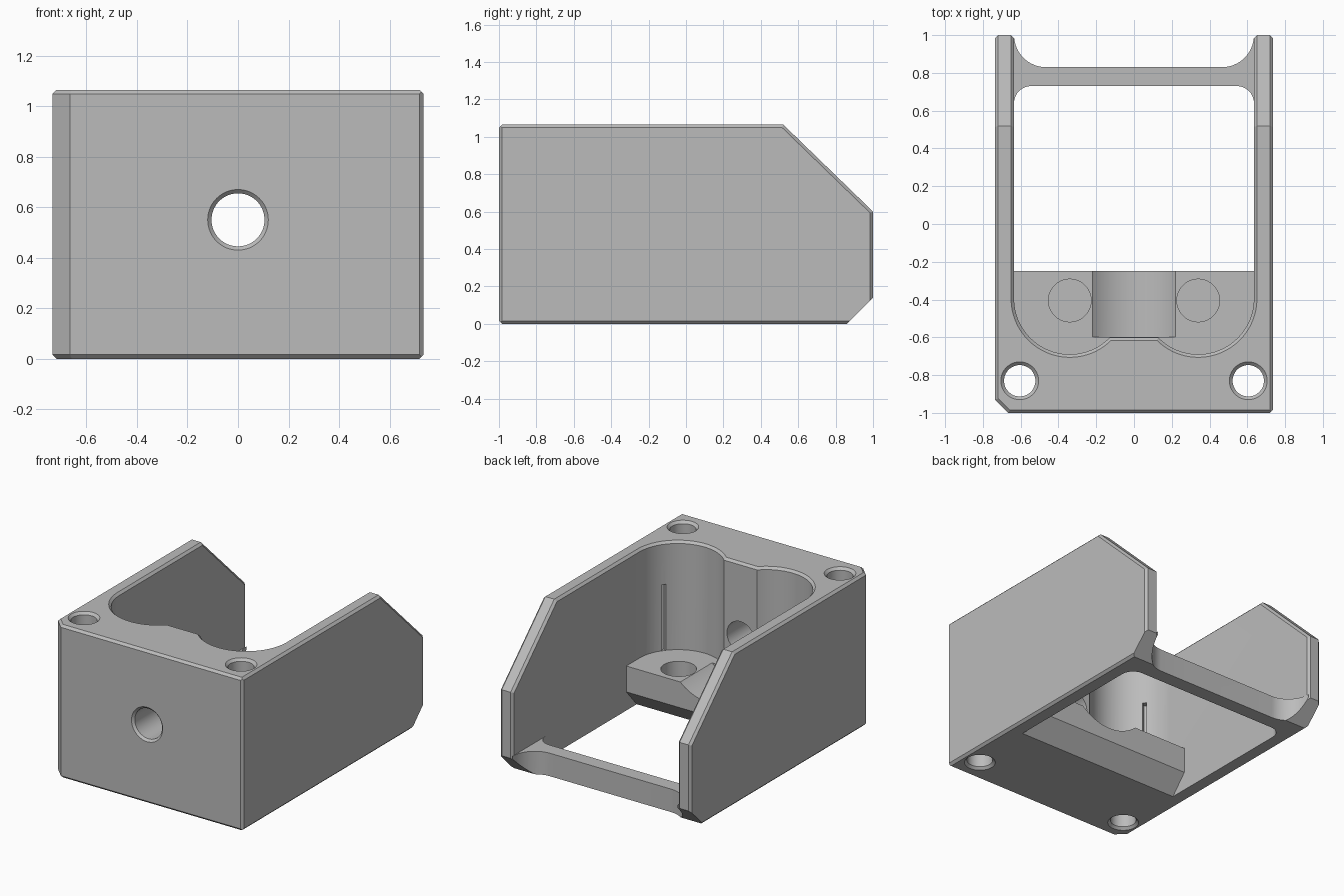
import bpy, bmesh
from math import radians, degrees, asin, cos, sin, pi
from mathutils import Matrix, Vector

if "Cube" in bpy.data.objects:
    bpy.data.objects.remove(bpy.data.objects["Cube"], do_unlink=True)

grey = bpy.data.materials.new("plain grey")
grey.use_nodes = True
grey.diffuse_color = (0.5, 0.5, 0.5, 1)
for node in grey.node_tree.nodes:
    if node.type == "BSDF_PRINCIPLED":
        node.inputs["Base Color"].default_value = (0.5, 0.5, 0.5, 1)

W, H, C = 0.735, 1.065, 0.016   # outer half width, height, chamfer
IN, LX, LY, LR = 0.635, 0.34, -0.395, 0.295   # pocket half width, lobe centre, lobe radius
SHELF = 0.31


def make(name, bm):
    bmesh.ops.recalc_face_normals(bm, faces=bm.faces[:])
    mesh = bpy.data.meshes.new(name)
    bm.to_mesh(mesh)
    bm.free()
    mesh.materials.append(grey)
    ob = bpy.data.objects.new(name, mesh)
    bpy.context.scene.collection.objects.link(ob)
    return ob


def loft(name, rings):
    """Closed solid through rings of equally many points."""
    bm = bmesh.new()
    rows = [[bm.verts.new(p) for p in ring] for ring in rings]
    n = len(rows[0])
    walls = [bm.faces.new((a[k], a[(k + 1) % n], b[(k + 1) % n], b[k]))
             for a, b in zip(rows, rows[1:]) for k in range(n)]
    bm.faces.new(rows[0])
    bm.faces.new(rows[-1])
    bmesh.ops.triangulate(bm, faces=walls)
    return make(name, bm)


def prism(name, pts, lo, hi):
    return loft(name, [[(x, y, z) for x, y in pts] for z in (lo, hi)])


def side_prism(pts):
    return loft("cutter", [[(x, y, z) for y, z in pts] for x in (-1, 1)])


def turned(profile, matrix, n=64):
    """Round cutter from (radius, height) pairs."""
    return loft("cutter", [[matrix @ Vector((r * cos(2 * pi * k / n), r * sin(2 * pi * k / n), z))
                            for k in range(n)] for r, z in profile])


def solid(name, planes):
    """Convex solid kept on the inner side of every (normal, distance) plane."""
    bm = bmesh.new()
    bmesh.ops.create_cube(bm, size=4)
    for normal, dist in planes:
        bmesh.ops.bisect_plane(bm, geom=bm.verts[:] + bm.edges[:] + bm.faces[:], dist=1e-6,
                               plane_co=normal * (dist / normal.length_squared),
                               plane_no=normal, clear_outer=True)
        bmesh.ops.holes_fill(bm, edges=[e for e in bm.edges if e.is_boundary], sides=0)
    return make(name, bm)


def combine(ob, tool, operation="DIFFERENCE"):
    mod = ob.modifiers.new("cut", "BOOLEAN")
    mod.operation, mod.object, mod.solver = operation, tool, "EXACT"
    graph = bpy.context.evaluated_depsgraph_get()
    graph.update()
    result = bpy.data.meshes.new_from_object(ob.evaluated_get(graph))
    ob.modifiers.clear()
    ob.data = result
    bpy.data.objects.remove(tool, do_unlink=True)


def arc(cx, cy, r, start, end, steps=24):
    angles = [radians(start + (end - start) * i / steps) for i in range(steps + 1)]
    return [(cx + r * cos(a), cy + r * sin(a)) for a in angles]


def pocket(back, grow=0.0):
    """Two-lobed pocket outline, from the -x back end round to the +x back end."""
    r = LR + grow
    cusp = degrees(asin((0.205 + grow) / r))
    return ([(-IN - grow, back)] + arc(-LX, LY, r, 180, 360 - cusp)
            + arc(LX, LY, r, 180 + cusp, 360) + [(IN + grow, back)])


# Housing block: flat sides, sloped ends and small edge chamfers
right, left = (Vector((1, 0, 0)), W), (Vector((-1, 0, 0)), W)
front, rear = (Vector((0, -1, 0)), 1), (Vector((0, 1, 0)), 1)
top, bottom = (Vector((0, 0, 1)), H), (Vector((0, 0, -1)), 0)
tilt = Vector((0, 0.465, 0.48)).normalized()
slope = (tilt, tilt.dot(Vector((0, 1, 0.6))))
under = (Vector((0, 1, -1)), 0.86)
diagonal = Vector((-1, -1, 0)).normalized()
corner = (diagonal, diagonal.dot(Vector((-W, -0.93, 0))))
pairs = [(s, f) for s in (right, left) for f in (rear, top, slope, bottom)]
pairs += [(right, front), (front, top), (front, bottom), (corner, top), (corner, bottom)]
chamfers = [(a[0] + b[0], a[1] + b[1] - C) for a, b in pairs]
housing = solid("housing", [right, left, front, rear, top, bottom, slope, under, corner]
                + chamfers)

# Pocket with a flared rim
levels = [(0, -0.1), (0, H - C), (C + 0.02, H + 0.02)]
combine(housing, loft("cutter", [[(x, y, z) for x, y in pocket(1.2, grow)]
                                 for grow, z in levels]))

# Inner chamfers on the sloped and upright wall ends
for normal, dist in (slope, rear):
    flare = [(Vector((s, 0, 0)) - normal, IN - dist + C) for s in (-1, 1)]
    combine(housing, solid("cutter", flare + [(normal, dist + 0.02), (-normal, 0.07 - dist)]))

# Countersunk corner holes and narrow wall slots, on both sides
for s in (-1, 1):
    bore = [(0.12, -0.02), (0.083, 0.017), (0.083, H - 0.017), (0.12, H + 0.02)]
    combine(housing, turned(bore, Matrix.Translation((s * 0.605, -0.83, 0))))
    a = radians(-38)
    spot = Vector((s * (LX + LR * cos(a)), LY + LR * sin(a), 0.535))
    bm = bmesh.new()
    bmesh.ops.create_cube(bm, size=1)
    bm.transform(Matrix.Translation(spot) @ Matrix.Rotation(s * a, 4, "Z")
                 @ Matrix.Diagonal((0.08, 0.025, 0.47, 1)))
    combine(housing, make("cutter", bm))

# Front hole
forward = Matrix.Rotation(radians(-90), 4, "X")
combine(housing, turned([(0.14, -0.02), (0.105, 0.015), (0.105, 0.5)],
                        Matrix.Translation((0, -1, 0.55)) @ forward))

# Inner shelf: sloped underside, round groove and two blind sockets
shelf = prism("shelf", pocket(-0.1), -0.1, 0.6)
section = [(-1, 0), (-0.365, 0), (-0.25, 0.13), (-0.25, SHELF), (-1, SHELF)]
combine(shelf, side_prism(section), "INTERSECT")
combine(shelf, turned([(0.325, 0), (0.325, 0.6)],
                      Matrix.Translation((0, -0.599, 0.55)) @ forward))
for s in (-1, 1):
    combine(shelf, turned([(0.113, SHELF - 0.12), (0.113, SHELF + 0.1)],
                          Matrix.Translation((s * LX, -0.405, 0))))

# Rear bar with filleted ends
outline = (arc(-0.465, 1, 0.17, 180, 270, 16) + arc(0.465, 1, 0.17, 270, 360, 16)
           + arc(0.545, 0.64, 0.09, 0, 90, 12) + arc(-0.545, 0.64, 0.09, 90, 180, 12))
bar = prism("rear_bar", outline, -0.1, 0.4)
combine(bar, side_prism([(0.5, 0), (0.86, 0), (1.02, 0.16), (0.5, 0.16)]), "INTERSECT")

# Smooth round walls, crisp edges
for ob in (housing, shelf, bar):
    ob.data.shade_smooth()
    ob.data.set_sharp_from_angle(angle=radians(25))
